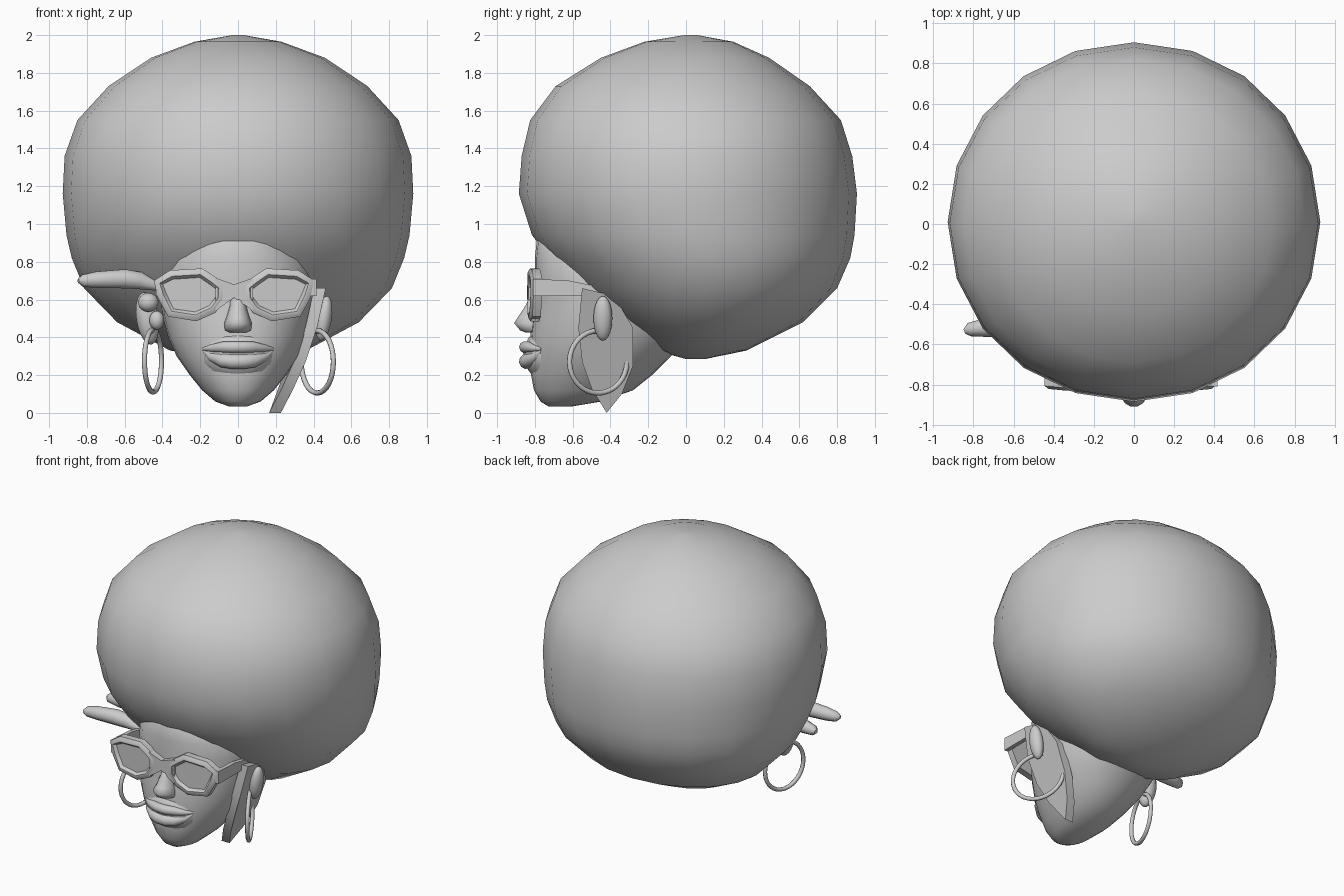
import bpy, bmesh, math
from mathutils import Vector, Matrix

if "Cube" in bpy.data.objects:
    bpy.data.objects.remove(bpy.data.objects["Cube"])

grey = bpy.data.materials.new("plain_grey")
grey.diffuse_color = (0.6, 0.6, 0.6, 1)
grey.use_nodes = True
grey.node_tree.nodes["Principled BSDF"].inputs["Base Color"].default_value = grey.diffuse_color


def finish(name, bm, angle=180):
    """Turn a bmesh into a shaded, named object."""
    bmesh.ops.recalc_face_normals(bm, faces=bm.faces)
    me = bpy.data.meshes.new(name)
    bm.to_mesh(me)
    bm.free()
    me.materials.append(grey)
    ob = bpy.data.objects.new(name, me)
    bpy.context.collection.objects.link(ob)
    bpy.ops.object.select_all(action='DESELECT')
    ob.select_set(True)
    bpy.context.view_layer.objects.active = ob
    if angle >= 180:
        bpy.ops.object.shade_smooth()
    else:
        bpy.ops.object.shade_smooth_by_angle(angle=math.radians(angle))
    return ob


def loft(name, rings, n, power=2.0, angle=180):
    """Skin oval rings given as (z, half width, front y, back y)."""
    bm = bmesh.new()
    prev = None
    for z, hw, yf, yb in rings:
        cy, hy = (yf + yb) / 2, (yb - yf) / 2
        ring = []
        for i in range(n):
            a = 2 * math.pi * i / n
            c, s = math.cos(a), math.sin(a)
            px = math.copysign(abs(c) ** (2 / power), c)
            py = math.copysign(abs(s) ** (2 / power), s)
            ring.append(bm.verts.new((hw * px, cy + hy * py, z)))
        if prev:
            for i in range(n):
                j = (i + 1) % n
                bm.faces.new((prev[i], prev[j], ring[j], ring[i]))
        else:
            bm.faces.new(ring)
        prev = ring
    bm.faces.new(prev)
    return finish(name, bm, angle)


def slab(name, verts, push, angle=30):
    """Extrude a polygon along a vector."""
    bm = bmesh.new()
    f = bm.faces.new([bm.verts.new(v) for v in verts])
    for g in bmesh.ops.extrude_face_region(bm, geom=[f])["geom"]:
        if isinstance(g, bmesh.types.BMVert):
            g.co += Vector(push)
    return finish(name, bm, angle)


def ball(name, loc, radii, tilt=0):
    bm = bmesh.new()
    m = Matrix.Translation(loc) @ Matrix.Rotation(tilt, 4, 'Y') @ Matrix.Diagonal((*radii, 1))
    bmesh.ops.create_uvsphere(bm, u_segments=14, v_segments=10, radius=1, matrix=m)
    return finish(name, bm)


def tube(name, pts):
    """Tapered tube through (x, y, z, radius) points."""
    cu = bpy.data.curves.new(name, 'CURVE')
    cu.dimensions = '3D'
    cu.bevel_depth = 1.0
    cu.bevel_resolution = 3
    cu.use_fill_caps = True
    sp = cu.splines.new('POLY')
    sp.points.add(len(pts) - 1)
    for p, (x, y, z, r) in zip(sp.points, pts):
        p.co = (x, y, z, 1)
        p.radius = r
    cu.materials.append(grey)
    ob = bpy.data.objects.new(name, cu)
    bpy.context.collection.objects.link(ob)
    bpy.ops.object.select_all(action='DESELECT')
    ob.select_set(True)
    bpy.context.view_layer.objects.active = ob
    bpy.ops.object.convert(target='MESH')
    bpy.ops.object.shade_smooth_by_angle(angle=math.radians(60))


# Big round hair, with the underside rising toward the forehead
loft("hair", [
    (0.285, 0.05, 0.0, 0.10), (0.33, 0.36, -0.16, 0.32), (0.48, 0.64, -0.38, 0.62),
    (0.66, 0.815, -0.59, 0.80), (0.82, 0.88, -0.72, 0.87), (0.94, 0.908, -0.815, 0.892),
    (1.16, 0.928, -0.885, 0.905), (1.36, 0.918, -0.87, 0.88), (1.55, 0.85, -0.825, 0.82),
    (1.73, 0.685, -0.69, 0.655), (1.88, 0.46, -0.45, 0.44), (1.965, 0.23, -0.22, 0.25),
    (2.0, 0.03, -0.01, 0.06)], 20, 2.03)

# Head, with a soft bulge carrying the mouth
loft("head", [
    (0.035, 0.05, -0.73, -0.60), (0.06, 0.12, -0.77, -0.45), (0.12, 0.19, -0.805, -0.28),
    (0.20, 0.255, -0.82, -0.18), (0.30, 0.325, -0.825, -0.08), (0.40, 0.37, -0.825, 0.0),
    (0.50, 0.395, -0.815, 0.05), (0.60, 0.41, -0.80, 0.05), (0.70, 0.41, -0.80, 0.05),
    (0.82, 0.39, -0.80, 0.0), (0.91, 0.31, -0.79, -0.05), (1.0, 0.18, -0.74, -0.15)],
    28, 2.15)
ball("mouth_area", (0, -0.72, 0.31), (0.2, 0.14, 0.15))

# Nose
loft("nose", [
    (0.425, 0.05, -0.85, -0.74), (0.437, 0.07, -0.88, -0.73), (0.475, 0.073, -0.912, -0.73),
    (0.51, 0.06, -0.89, -0.72), (0.57, 0.045, -0.85, -0.72), (0.65, 0.04, -0.815, -0.72)], 14)

# Lips
upper = [(0.185, -0.765, 0.338, 0.008), (0.14, -0.805, 0.342, 0.020),
         (0.08, -0.835, 0.348, 0.030), (0.03, -0.852, 0.348, 0.032)]
lower = [(0.18, -0.765, 0.328, 0.008), (0.14, -0.795, 0.298, 0.026),
         (0.08, -0.83, 0.278, 0.038), (0.03, -0.845, 0.272, 0.040)]
for name, half in (("upper_lip", upper), ("lower_lip", lower)):
    tube(name, half + [(-x, y, z, r) for x, y, z, r in reversed(half)])

# Glasses: thick angular rims with recessed lenses, side arms and bridge
GX = -0.02
outline = [(0.05, 0.60), (0.10, 0.53), (0.20, 0.485), (0.35, 0.51), (0.405, 0.61),
           (0.425, 0.70), (0.34, 0.755), (0.17, 0.765), (0.10, 0.72), (0.05, 0.675)]
for side, label in ((1, "right"), (-1, "left")):
    bm = bmesh.new()
    front = bm.faces.new([bm.verts.new((GX + side * x, -0.828 + 0.12 * x * x, z)) for x, z in outline])
    back = bmesh.ops.extrude_face_region(bm, geom=[front])["geom"]
    for v in [g for g in back if isinstance(g, bmesh.types.BMVert)]:
        v.co.y += 0.045
    bmesh.ops.recalc_face_normals(bm, faces=bm.faces)
    face = min((f for f in bm.faces if len(f.verts) > 4), key=lambda f: f.calc_center_median().y)
    bmesh.ops.inset_region(bm, faces=[face], thickness=0.022, depth=0.014)
    bmesh.ops.inset_region(bm, faces=[face], thickness=0.012, depth=0.0)
    bmesh.ops.inset_region(bm, faces=[face], thickness=0.016, depth=-0.02)
    finish(label + "_rim_and_lens", bm, 50)
    arm = [(-0.81, 0.62), (-0.81, 0.71), (-0.62, 0.70), (-0.42, 0.66), (-0.42, 0.62)]
    slab(label + "_glasses_arm", [(GX + side * (0.395 - GX * side * 0.5), y, z) for y, z in arm],
         (side * 0.03, 0, 0))

bridge = [(-0.10, 0.54), (0, 0.61), (0.10, 0.54), (0.10, 0.715), (0, 0.68), (-0.10, 0.715)]
slab("glasses_bridge", [(GX + x, -0.835, z) for x, z in bridge], (0, 0.045, 0))

# Ears
ball("right_ear", (0.455, -0.44, 0.50), (0.042, 0.05, 0.12), 0.15)
ball("left_ear", (-0.48, -0.44, 0.50), (0.06, 0.06, 0.14), -0.15)
ball("left_ear_upper_knob", (-0.475, -0.50, 0.585), (0.055, 0.05, 0.05))
ball("left_ear_lower_knob", (-0.43, -0.50, 0.49), (0.04, 0.04, 0.05))

# Long tapered prongs sticking out of the hair beside the left temple
for name, dx, y0, y1 in (("front_prong", 0, -0.535, -0.49), ("rear_prong", 0.0, -0.26, -0.30)):
    prong = [(-0.845, 0.70, 0.012), (-0.82, 0.70, 0.034), (-0.75, 0.705, 0.045),
             (-0.60, 0.71, 0.053), (-0.52, 0.70, 0.048), (-0.42, 0.67, 0.025)]
    tube(name, [(x + dx, y0 + (y1 - y0) * i / 5, z, r) for i, (x, z, r) in enumerate(prong)])

# Hoop earrings, front edges turned outward
for name, loc, dx in (("right_hoop", (0.42, -0.465, 0.27), 0.085), ("left_hoop", (-0.45, -0.465, 0.275), -0.045)):
    bm = bmesh.new()
    n, m = 32, 8
    u = Vector((dx, -0.152, 0))
    w = Vector((0, 0, 0.165))
    side = u.cross(w).normalized()
    rings = []
    for i in range(n):
        a = 2 * math.pi * i / n
        out = u * math.cos(a) + w * math.sin(a)
        rings.append([bm.verts.new(Vector(loc) + out + 0.014 * (
            out.normalized() * math.cos(2 * math.pi * j / m) + side * math.sin(2 * math.pi * j / m)))
            for j in range(m)])
    for i in range(n):
        p, q = rings[i], rings[(i + 1) % n]
        for j in range(m):
            k = (j + 1) % m
            bm.faces.new((p[j], p[k], q[k], q[j]))
    finish(name, bm)

# Flat side flap that bows inward to a point under the jaw
flap = [(-0.55, 0.66), (-0.57, 0.45), (-0.55, 0.27), (-0.50, 0.13), (-0.42, 0.0),
        (-0.34, 0.10), (-0.28, 0.25), (-0.28, 0.45), (-0.38, 0.62)]
slab("side_flap", [(0.165 + 0.36 * z + 0.035 * math.sin(math.pi * z / 0.66), y, z) for y, z in flap],
     (0.062, 0, 0), 40)
